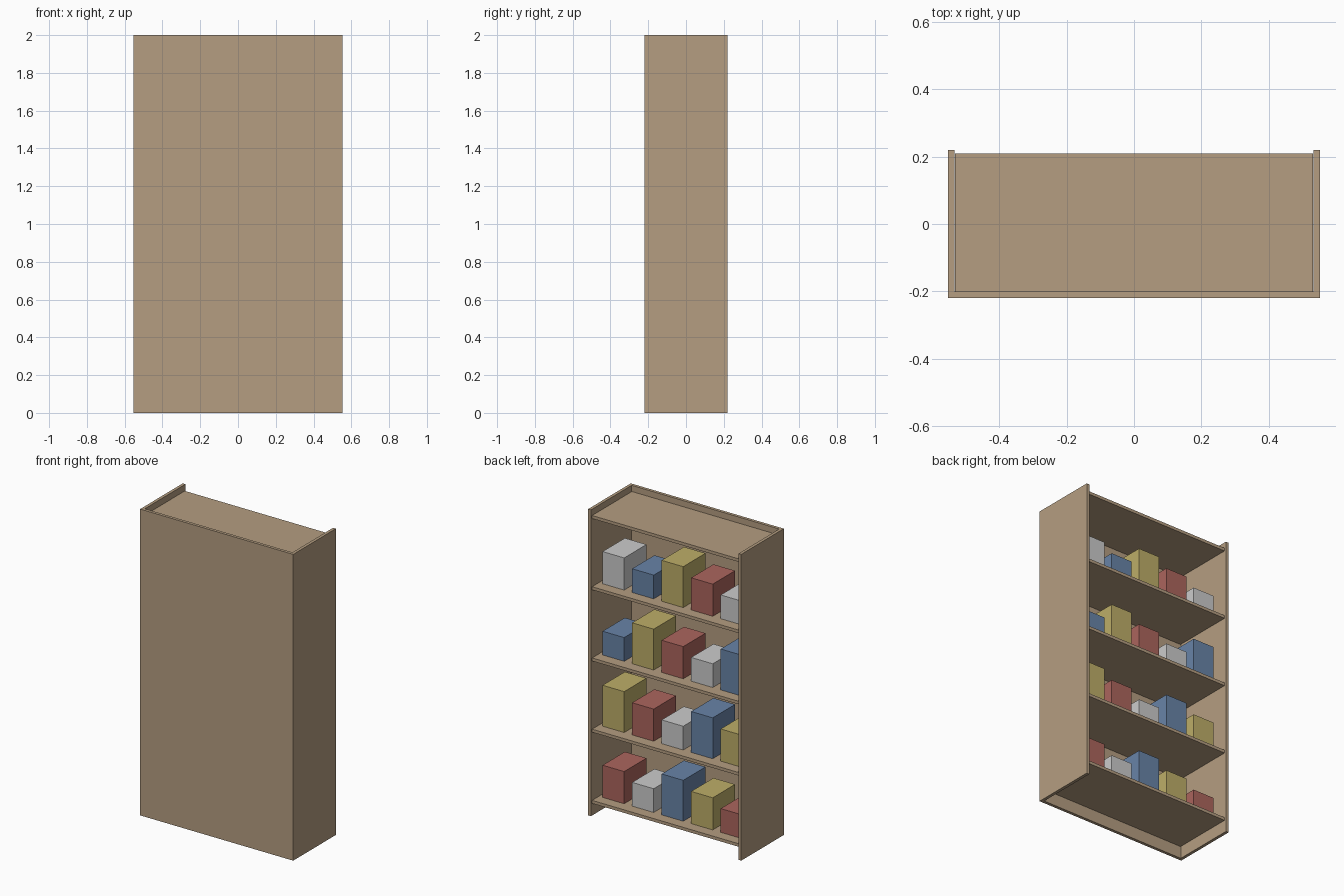
import bpy, bmesh

if "Cube" in bpy.data.objects:
    bpy.data.objects.remove(bpy.data.objects["Cube"])

W, D, H, T = 0.553, 0.22, 2.0, 0.02      # half width, half depth, height, board thickness
SHELVES, STEP, FIRST = 5, 0.465, 0.10    # shelf count, spacing, top of lowest shelf
COLS, PITCH = 5, 0.2133


def material(name, rgb):
    m = bpy.data.materials.new(name)
    m.diffuse_color = (*rgb, 1)
    m.use_nodes = True
    m.node_tree.nodes["Principled BSDF"].inputs["Base Color"].default_value = m.diffuse_color
    return m


def add_object(name, bm, mat):
    bmesh.ops.recalc_face_normals(bm, faces=bm.faces)
    me = bpy.data.meshes.new(name)
    bm.to_mesh(me)
    bm.free()
    ob = bpy.data.objects.new(name, me)
    bpy.context.collection.objects.link(ob)
    if mat:
        me.materials.append(mat)
    return ob


def prism(name, outline, z0, z1, mat=None):
    """Extrude a flat outline from z0 up to z1."""
    bm = bmesh.new()
    face = bm.faces.new([bm.verts.new((x, y, z0)) for x, y in outline])
    ext = bmesh.ops.extrude_face_region(bm, geom=[face])
    top = [v for v in ext["geom"] if isinstance(v, bmesh.types.BMVert)]
    bmesh.ops.translate(bm, verts=top, vec=(0, 0, z1 - z0))
    return add_object(name, bm, mat)


def box(name, x0, x1, y0, y1, z0, z1, mat=None):
    return prism(name, [(x0, y0), (x1, y0), (x1, y1), (x0, y1)], z0, z1, mat)


wood = material("wood", (0.46, 0.34, 0.22))
colours = [material("red", (0.41, 0.13, 0.11)),
           material("yellow", (0.51, 0.42, 0.14)),
           material("blue", (0.14, 0.23, 0.39)),
           None]
heights = [0.155, 0.21, 0.267]

# Carcass: two sides and a closed panel as one U-shaped board
inner = W - T
prism("carcass", [(-W, -D), (W, -D), (W, D), (inner, D), (inner, -D + T),
                  (-inner, -D + T), (-inner, D), (-W, D)], 0, H, wood)

for row in range(SHELVES):
    top = FIRST + row * STEP
    # Shelf board, set back a little from the open edge
    box(f"shelf_{row + 1}", -inner + 0.002, inner - 0.002, -D + T, D - 0.01, top - T, top, wood)
    if row == SHELVES - 1:
        break
    # Row of stored boxes, cycling through colours and heights
    for col in range(COLS):
        x = (col - (COLS - 1) / 2) * PITCH
        k = row + col
        box(f"stored_box_{row + 1}_{col + 1}", x - 0.078, x + 0.078, -0.09, 0.14,
            top, top + heights[k % 3], colours[k % 4])
